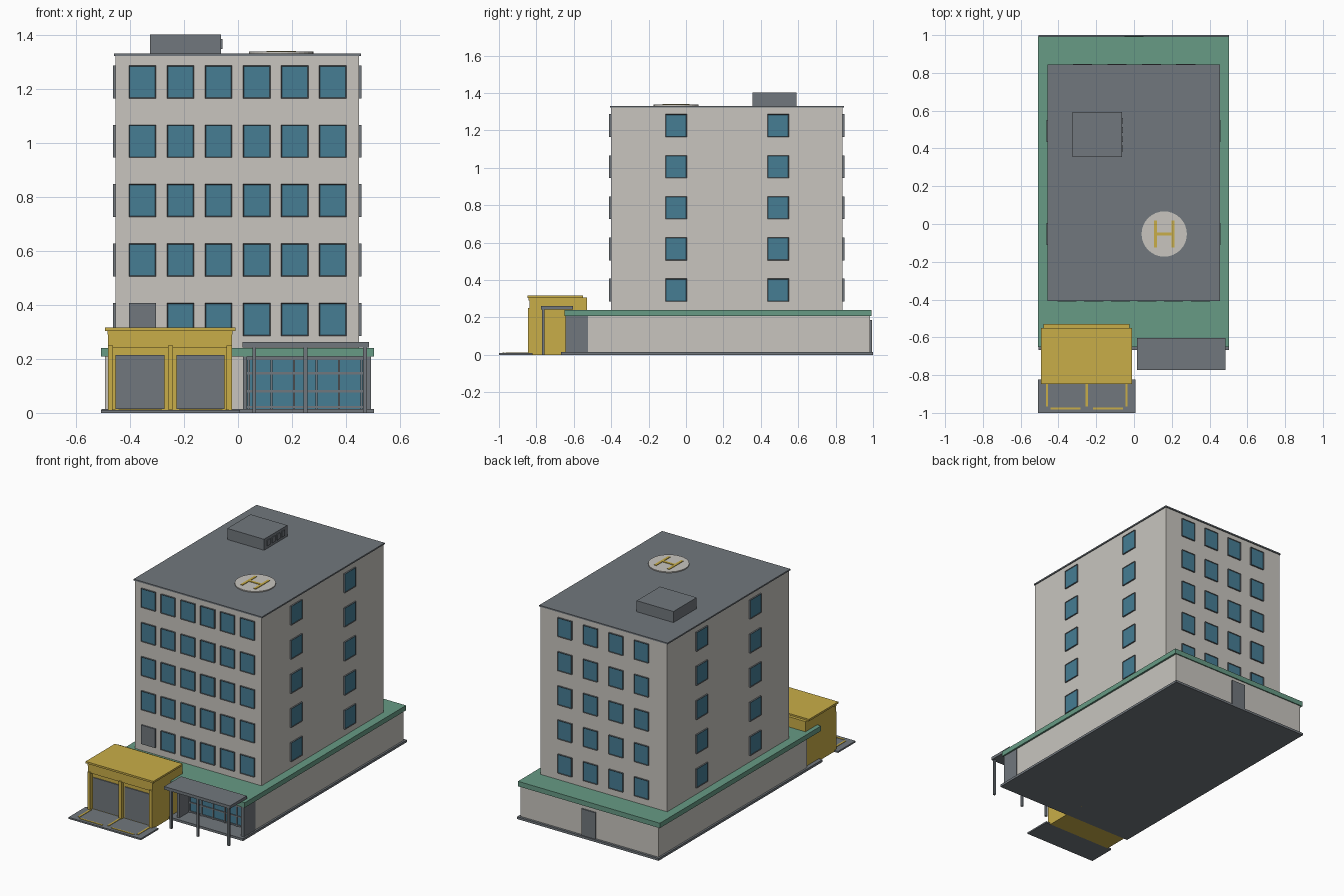
import bpy, bmesh, math

if "Cube" in bpy.data.objects:
    bpy.data.objects.remove(bpy.data.objects["Cube"])


def material(name, rgb):
    m = bpy.data.materials.new(name)
    m.diffuse_color = (*rgb, 1.0)
    m.use_nodes = True
    m.node_tree.nodes["Principled BSDF"].inputs["Base Color"].default_value = m.diffuse_color
    return m


WALL = material("off_white", (0.58, 0.56, 0.52))
GREY = material("slate_grey", (0.165, 0.185, 0.205))
GREEN = material("green_trim", (0.136, 0.328, 0.235))
YELLOW = material("mustard_yellow", (0.584, 0.423, 0.065))
GLASS = material("blue_glass", (0.061, 0.205, 0.296))


def add_box(bm, x0, x1, y0, y1, z0, z1, mat_index=0):
    vs = [bm.verts.new((x, y, z)) for z in (z0, z1)
          for x, y in ((x0, y0), (x1, y0), (x1, y1), (x0, y1))]
    faces = [(3, 2, 1, 0), (4, 5, 6, 7)]
    faces += [(i, (i + 1) % 4, (i + 1) % 4 + 4, i + 4) for i in range(4)]
    for f in faces:
        bm.faces.new([vs[i] for i in f]).material_index = mat_index


def finish(name, bm, *mats):
    me = bpy.data.meshes.new(name)
    bm.to_mesh(me)
    bm.free()
    for m in mats:
        me.materials.append(m)
    ob = bpy.data.objects.new(name, me)
    bpy.context.collection.objects.link(ob)
    return ob


def boxes(name, mat, *dims):
    bm = bmesh.new()
    for d in dims:
        add_box(bm, *d)
    return finish(name, bm, mat)


# Podium and tower
boxes("base_slab", GREY, (-0.505, 0.503, -0.668, 1.0, 0, 0.015))
boxes("podium", WALL, (-0.493, 0.491, -0.53, 0.985, 0.015, 0.21))
boxes("podium_roof", GREEN, (-0.508, 0.503, -0.65, 0.992, 0.208, 0.24))
boxes("back_door", GREY, (-0.05, 0.05, 0.98, 0.994, 0.015, 0.185))
boxes("tower", WALL, (-0.453, 0.449, -0.402, 0.838, 0.24, 1.323))
boxes("tower_roof", GREY, (-0.459, 0.455, -0.407, 0.844, 1.322, 1.331))


# Windows: a thin grey block whose outer face is inset and glazed
def window_wall(name, centres, width, direction, plane, blank=()):
    bm = bmesh.new()
    dx, dy = direction
    for row in range(5):
        z = 0.346 + 0.22 * row
        for col, c in enumerate(centres):
            w, h, d = width / 2, 0.061, 0.009
            before = set(bm.faces)
            if dx:
                a, b = sorted((plane - dx * 0.005, plane + dx * d))
                add_box(bm, a, b, c - w, c + w, z - h, z + h)
            else:
                a, b = sorted((plane - dy * 0.005, plane + dy * d))
                add_box(bm, c - w, c + w, a, b, z - h, z + h)
            if (row, col) in blank:
                continue
            new = [f for f in bm.faces if f not in before]
            bm.normal_update()
            outer = max(new, key=lambda f: f.normal.x * dx + f.normal.y * dy)
            bmesh.ops.inset_region(bm, faces=[outer], thickness=0.005, depth=-0.003)
            outer.material_index = 1
    return finish(name, bm, GREY, GLASS)


front_x = [-0.354 + 0.141 * i for i in range(6)]
back_x = [-0.272 + 0.182 * i for i in range(4)]
side_y = [-0.053, 0.492]
window_wall("front_windows", front_x, 0.101, (0, -1), -0.402, {(0, 0)})
window_wall("back_windows", back_x, 0.101, (0, 1), 0.838)
window_wall("right_windows", side_y, 0.115, (1, 0), 0.449)
window_wall("left_windows", side_y, 0.115, (-1, 0), -0.453)

# Rooftop plant room with louvres on its right side
boxes("plant_room", GREY, (-0.325, -0.063, 0.355, 0.592, 1.33, 1.402))
boxes("plant_louvres", GREY, *[(-0.065, -0.058, y, y + 0.03, 1.348, 1.385)
                               for y in (0.385, 0.434, 0.483, 0.532)])

# Helipad
bm = bmesh.new()
bmesh.ops.create_cone(bm, cap_ends=True, segments=32, radius1=0.12, radius2=0.12, depth=0.007)
bmesh.ops.translate(bm, verts=bm.verts, vec=(0.16, -0.053, 1.334))
finish("helipad", bm, WALL)
hx, hy = 0.16, -0.053
boxes("helipad_marking", YELLOW,
      (hx - 0.055, hx - 0.039, hy - 0.072, hy + 0.072, 1.336, 1.341),
      (hx + 0.039, hx + 0.055, hy - 0.072, hy + 0.072, 1.336, 1.341),
      (hx - 0.039, hx + 0.039, hy - 0.008, hy + 0.008, 1.336, 1.341))

# Garage
boxes("garage_body", YELLOW, (-0.48, -0.025, -0.822, -0.53, 0.0, 0.306))
boxes("garage_roof", YELLOW, (-0.492, -0.01, -0.848, -0.55, 0.304, 0.316))
boxes("garage_fascia", YELLOW,
      (-0.482, -0.023, -0.836, -0.82, 0.243, 0.306),
      (-0.484, -0.021, -0.841, -0.82, 0.29, 0.306))
boxes("garage_pillars", YELLOW, *[(x - 0.01, x + 0.01, -0.845, -0.82, 0.0, 0.25)
                                  for x in (-0.472, -0.25, -0.033)])
boxes("garage_doors", GREY, (-0.453, -0.272, -0.828, -0.82, 0.015, 0.215),
      (-0.228, -0.05, -0.828, -0.82, 0.015, 0.215))

# Driveway with painted bay lines
boxes("driveway", GREY, (-0.508, 0.008, -1.0, -0.822, 0.0, 0.01))
boxes("bay_lines", YELLOW,
      *[(x - 0.006, x + 0.006, -0.965, -0.84, 0.009, 0.013) for x in (-0.46, -0.25, -0.04)],
      *[(x - 0.08, x + 0.08, -0.981, -0.971, 0.009, 0.013) for x in (-0.362, -0.138)])

# Recessed lobby: side walls, glass and glazing bars
boxes("lobby_walls", GREY,
      (0.018, 0.033, -0.645, -0.525, 0.015, 0.208),
      (0.472, 0.493, -0.645, -0.525, 0.015, 0.208),
      (0.033, 0.472, -0.55, -0.525, 0.195, 0.208))
boxes("lobby_glass", GLASS, (0.033, 0.472, -0.545, -0.528, 0.015, 0.2))
boxes("lobby_bars", GREY,
      *[(x - 0.004, x + 0.004, -0.551, -0.54, 0.015, 0.2)
        for x in [0.04 + 0.0835 * i for i in range(6)]],
      *[(0.033, 0.472, -0.55, -0.54, z - 0.004, z + 0.004) for z in (0.022, 0.08, 0.147)])

# Entrance canopy
boxes("canopy_roof", GREY, (0.016, 0.485, -0.774, -0.603, 0.243, 0.262))
boxes("canopy_posts", GREY, *[(x - 0.007, x + 0.007, -0.771, -0.757, 0.0, 0.245)
                              for x in (0.06, 0.25, 0.47)])
